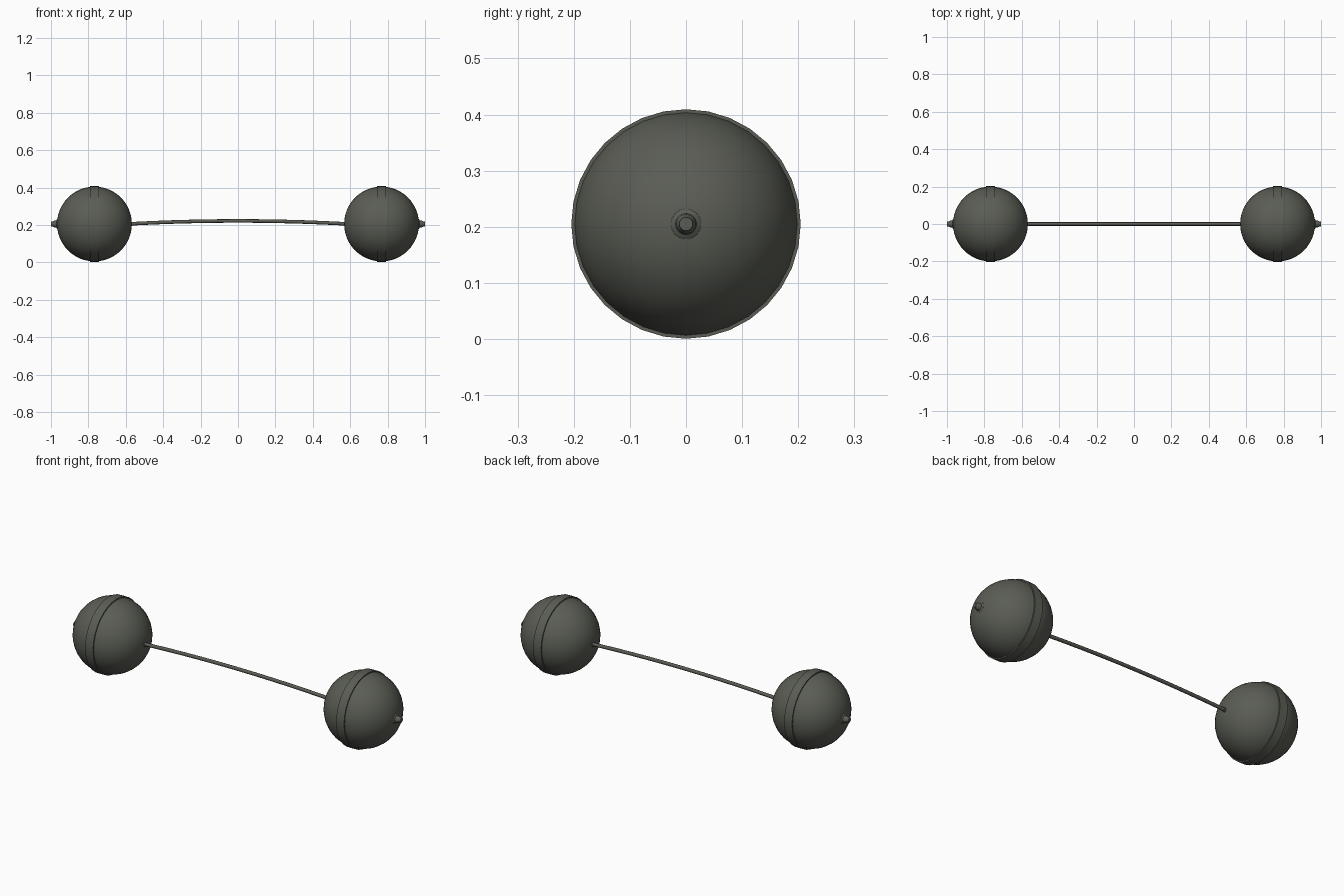
import bpy, bmesh, math

if "Cube" in bpy.data.objects:
    bpy.data.objects.remove(bpy.data.objects["Cube"])

R, ZC, XC = 0.2, 0.205, 0.7675

mat = bpy.data.materials.new("dark grey iron")
mat.diffuse_color = (0.102, 0.109, 0.089, 1)
mat.use_nodes = True
mat.node_tree.nodes["Principled BSDF"].inputs["Base Color"].default_value = mat.diffuse_color


def finish(name, bm, angle=40):
    bmesh.ops.remove_doubles(bm, verts=bm.verts, dist=1e-5)
    bmesh.ops.recalc_face_normals(bm, faces=bm.faces)
    me = bpy.data.meshes.new(name)
    bm.to_mesh(me)
    bm.free()
    ob = bpy.data.objects.new(name, me)
    bpy.context.collection.objects.link(ob)
    me.materials.append(mat)
    bpy.ops.object.select_all(action='DESELECT')
    ob.select_set(True)
    bpy.context.view_layer.objects.active = ob
    bpy.ops.object.shade_smooth_by_angle(angle=math.radians(angle))
    return ob


def lathe(name, profile, side, n=32, closed=False):
    """Spin (x offset, radius) points round the bar axis."""
    bm = bmesh.new()
    rings = []
    for x, r in profile:
        rings.append([bm.verts.new((side * (XC + x),
                                    r * math.sin(2 * math.pi * i / n),
                                    ZC + r * math.cos(2 * math.pi * i / n)))
                      for i in range(n)])
    pairs = list(zip(rings, rings[1:]))
    if closed:
        pairs.append((rings[-1], rings[0]))
    for a, b in pairs:
        for i in range(n):
            j = (i + 1) % n
            bm.faces.new((a[i], a[j], b[j], b[i]))
    return finish(name, bm)


for side, label in ((-1, "left"), (1, "right")):
    # globe weight
    arc = [(-R * math.cos(math.pi * k / 24), R * math.sin(math.pi * k / 24))
           for k in range(25)]
    lathe(label + "_globe", arc, side)
    # raised band round the middle of the globe
    lathe(label + "_band", [(-0.024, 0.193), (-0.024, 0.2045),
                            (0.024, 0.2045), (0.024, 0.193)], side, 32, True)
    # stepped end knob
    lathe(label + "_knob", [(0.190, 0.0), (0.190, 0.029), (0.199, 0.027),
                            (0.204, 0.019), (0.219, 0.017), (0.224, 0.013),
                            (0.2325, 0.012), (0.2325, 0.0)], side, 16)
    # small collar where the bar enters the globe
    lathe(label + "_collar", [(-0.190, 0.0), (-0.190, 0.013),
                              (-0.204, 0.011), (-0.204, 0.0)], side, 16)

# slightly bowed bar
bm = bmesh.new()
N, S, L, r = 12, 20, 0.59, 0.0095
rings = []
for k in range(S + 1):
    x = -L + 2 * L * k / S
    z = 0.205 + 0.0165 * (1 - (x / L) ** 2)
    rings.append([bm.verts.new((x, r * math.sin(2 * math.pi * i / N),
                                z + r * math.cos(2 * math.pi * i / N)))
                  for i in range(N)])
for a, b in zip(rings, rings[1:]):
    for i in range(N):
        j = (i + 1) % N
        bm.faces.new((a[i], a[j], b[j], b[i]))
bm.faces.new(rings[0])
bm.faces.new(rings[-1])
finish("bar", bm)
